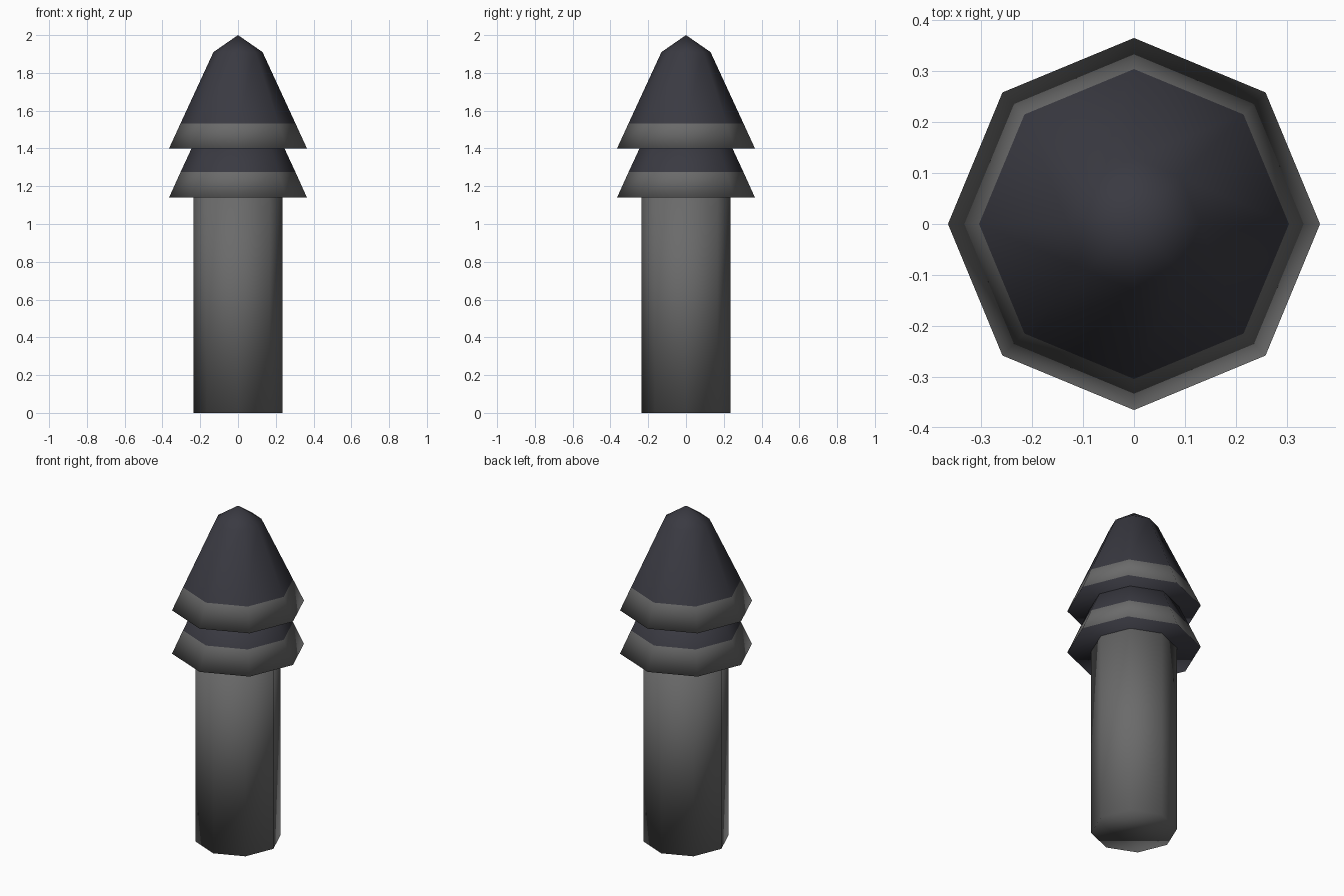
import bpy, bmesh, math

SIDES = 8

cube = bpy.data.objects.get("Cube")
if cube:
    bpy.data.objects.remove(cube, do_unlink=True)


def material(name, color):
    mat = bpy.data.materials.new(name)
    mat.use_nodes = True
    mat.diffuse_color = color
    mat.node_tree.nodes["Principled BSDF"].inputs["Base Color"].default_value = color
    return mat


grey = material("mid grey", (0.145, 0.145, 0.145, 1))
dark = material("dark slate", (0.042, 0.042, 0.054, 1))


def lathe(name, profile, mats, apex=None):
    """Stack octagonal rings (radius, height), cap the ends, shade smooth."""
    bm = bmesh.new()
    rings = []
    for radius, z in profile:
        angles = [math.tau * i / SIDES for i in range(SIDES)]
        rings.append([bm.verts.new((radius * math.cos(a), radius * math.sin(a), z))
                      for a in angles])
    bm.faces.new(rings[0][::-1])
    for level, (low, high) in enumerate(zip(rings, rings[1:])):
        for i in range(SIDES):
            j = (i + 1) % SIDES
            face = bm.faces.new((low[i], low[j], high[j], high[i]))
            # The lowest band of side faces takes the second material
            face.material_index = 1 if level == 0 and len(mats) > 1 else 0
    if apex:
        tip = bm.verts.new((0, 0, apex))
        for i in range(SIDES):
            bm.faces.new((rings[-1][i], rings[-1][(i + 1) % SIDES], tip))
    else:
        bm.faces.new(rings[-1])
    for face in bm.faces:
        face.smooth = True
    mesh = bpy.data.meshes.new(name)
    bm.to_mesh(mesh)
    bm.free()
    for mat in mats:
        mesh.materials.append(mat)
    obj = bpy.data.objects.new(name, mesh)
    bpy.context.collection.objects.link(obj)
    return obj


# Shaft, running slightly into the lower skirt
lathe("shaft", [(0.235, 0), (0.235, 1.2)], [grey])

# Lower skirt: grey rim band, dark upper part and underside
lathe("lower_skirt", [(0.365, 1.14), (0.304, 1.275), (0.225, 1.445)], [dark, grey])

# Pointed head: the same flare, ending in a blunt tip
lathe("pointed_head", [(0.365, 1.4), (0.304, 1.533), (0.13, 1.91)], [dark, grey], apex=2.0)
